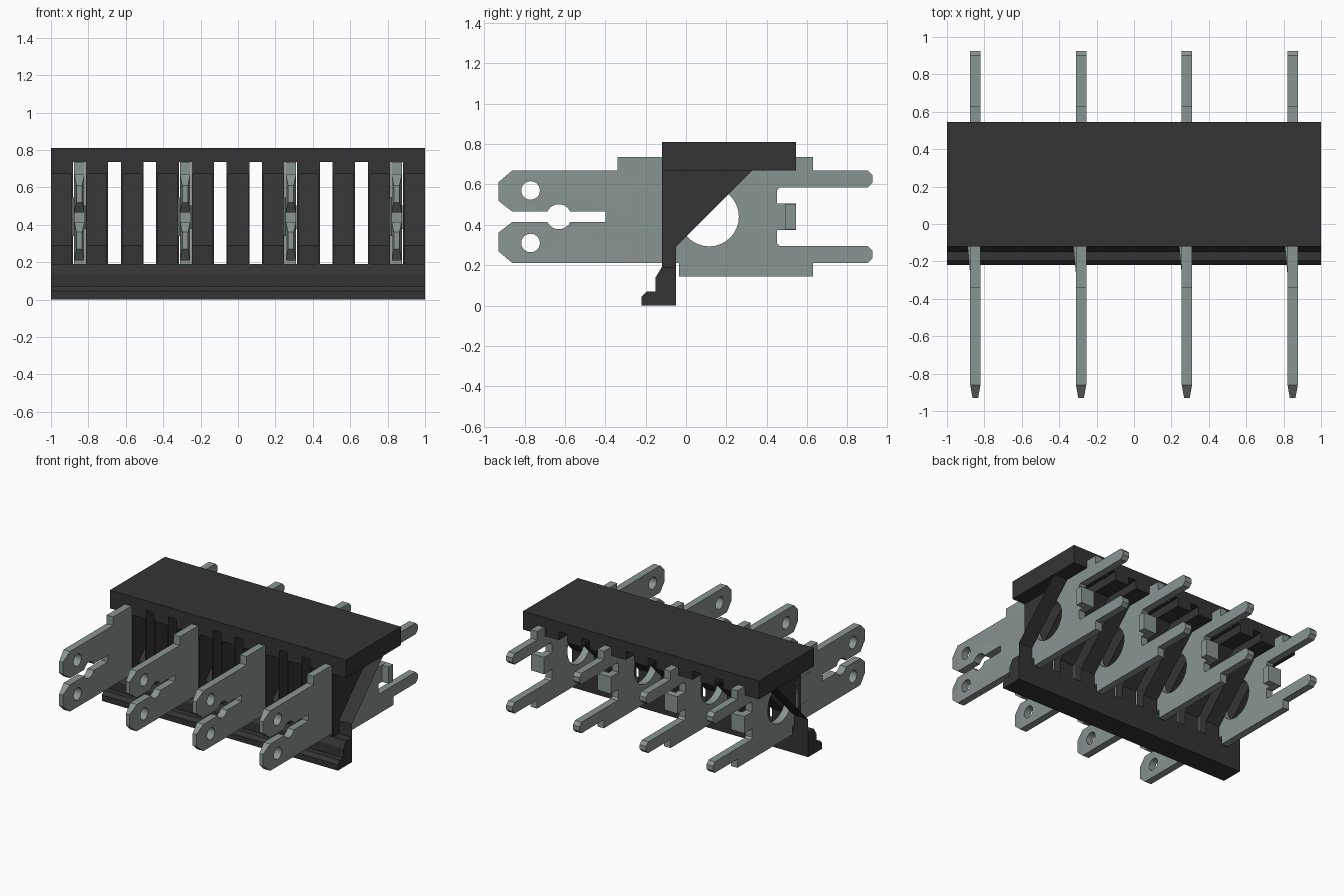
import bpy, bmesh, math
from mathutils import Matrix

cube = bpy.data.objects.get("Cube")
if cube:
    bpy.data.objects.remove(cube, do_unlink=True)


def make_material(name, rgb):
    m = bpy.data.materials.new(name)
    m.use_nodes = True
    m.diffuse_color = (*rgb, 1)
    m.node_tree.nodes["Principled BSDF"].inputs["Base Color"].default_value = (*rgb, 1)
    return m


black = make_material("black plastic", (0.034, 0.034, 0.034))
metal = make_material("grey metal", (0.25, 0.30, 0.29))


def finish(name, bm, mat):
    mesh = bpy.data.meshes.new(name)
    bm.to_mesh(mesh)
    bm.free()
    if mat:
        mesh.materials.append(mat)
    ob = bpy.data.objects.new(name, mesh)
    bpy.context.collection.objects.link(ob)
    return ob


def prism_bm(points, axis, lo, hi):
    """Extrude a flat outline along the named axis from lo to hi."""
    place = {"x": lambda p, q, t: (t, p, q),
             "y": lambda p, q, t: (p, t, q),
             "z": lambda p, q, t: (p, q, t)}[axis]
    bm = bmesh.new()
    rings = [[bm.verts.new(place(p, q, t)) for p, q in points] for t in (lo, hi)]
    bm.faces.new(rings[0])
    bm.faces.new(rings[1])
    n = len(points)
    for i in range(n):
        j = (i + 1) % n
        bm.faces.new((rings[0][i], rings[0][j], rings[1][j], rings[1][i]))
    bmesh.ops.recalc_face_normals(bm, faces=bm.faces)
    return bm


def prism(name, points, axis, lo, hi, mat):
    return finish(name, prism_bm(points, axis, lo, hi), mat)


# Slot layout shared by the housing parts
SLOTS, PITCH, HALF = 10, 0.1885, 0.034
centres = [(i - (SLOTS - 1) / 2) * PITCH for i in range(SLOTS)]

# Top plate with a comb of slots in its underside
comb = [(-1, 0.81), (-1, 0.67)]
for c in centres:
    comb += [(c - HALF, 0.67), (c - HALF, 0.735), (c + HALF, 0.735), (c + HALF, 0.67)]
comb += [(1, 0.67), (1, 0.81)]
prism("top_plate", comb, "y", -0.12, 0.545, black)

# Bottom rail with its stepped foot
foot = [(-0.22, 0), (-0.05, 0), (-0.05, 0.19), (-0.12, 0.19), (-0.15, 0.14),
        (-0.15, 0.07), (-0.195, 0.07), (-0.22, 0.045)]
prism("bottom_rail", foot, "x", -1, 1, black)

# Hollow ribs: thin slot walls joined by a sloping web
wall = [(-0.12, 0.19), (-0.05, 0.19), (-0.05, 0.29), (0.33, 0.67), (-0.12, 0.67)]
WALL = 0.008
for c in centres:
    prism("slot_wall", wall, "x", c - HALF - WALL, c - HALF, black)
    prism("slot_wall", wall, "x", c + HALF, c + HALF + WALL, black)

edges = [-1] + [c + s * HALF for c in centres for s in (-1, 1)] + [1]
for a, b in zip(edges[::2], edges[1::2]):
    bm = bmesh.new()
    rows = [[bm.verts.new((x, y, z)) for x in (a, b)] for y, z in wall[1:4]]
    for low, high in zip(rows, rows[1:]):
        # the web faces the open front
        f = bm.faces.new((low[0], low[1], high[1], high[0]))
        f.normal_update()
        if f.normal.y > 0:
            f.normal_flip()
    finish("rib_web", bm, black)

# Terminal blade outline: upper half, then mirrored about its centre line
MID, THICK = 0.44, 0.0275
upper = [(-0.4, 0.465), (-0.86, 0.465), (-0.93, 0.52), (-0.93, 0.61), (-0.86, 0.67),
         (-0.34, 0.67), (-0.34, 0.735), (0.63, 0.735), (0.63, 0.67), (0.9, 0.67),
         (0.925, 0.645), (0.925, 0.61), (0.9, 0.585), (0.465, 0.585), (0.45, 0.57),
         (0.45, 0.505), (0.545, 0.505)]
lower = [(-0.035 if y == -0.34 else y, 2 * MID - z) for y, z in reversed(upper)]
bm = prism_bm(upper + lower, "x", -THICK, THICK)

# Tapered front tips
bmesh.ops.bisect_plane(bm, geom=bm.verts[:] + bm.edges[:] + bm.faces[:],
                       plane_co=(0, -0.855, 0), plane_no=(0, 1, 0))
for v in bm.verts:
    if v.co.y < -0.92:
        v.co.x *= 0.55
blade = finish("terminal_blade", bm, metal)

# Round holes through the blade
bm = bmesh.new()
for y, z, r in ((-0.77, 0.57, 0.046), (-0.77, 0.31, 0.046), (-0.63, MID, 0.062),
                (0.115, MID, 0.147)):
    bmesh.ops.create_cone(bm, cap_ends=True, segments=32, radius1=r, radius2=r, depth=0.3,
                          matrix=Matrix.Translation((0, y, z))
                          @ Matrix.Rotation(math.pi / 2, 4, "Y"))
cutter = finish("hole_cutter", bm, None)
cutter.hide_render = True
bpy.context.view_layer.objects.active = blade
blade.select_set(True)
cut = blade.modifiers.new("holes", "BOOLEAN")
cut.operation = "DIFFERENCE"
cut.solver = "EXACT"
cut.object = cutter
bpy.ops.object.modifier_apply(modifier="holes")
bpy.data.objects.remove(cutter, do_unlink=True)
bpy.ops.object.shade_smooth_by_angle(angle=math.radians(25))

# Retaining tongue on one side, and the bent stop tab at the back
tongue = prism("retaining_tongue", [(-0.02, -0.27), (-0.0275, -0.27), (-0.042, -0.12),
                                    (-0.042, -0.06), (-0.02, -0.06)], "z", 0.34, 0.545, metal)
tab = prism("stop_tab", [(0.02, 0.49), (0.085, 0.49), (0.085, 0.545), (0, 0.545),
                         (-0.018, 0.538), (-0.0275, 0.52), (-0.0275, 0.49)],
            "z", 0.376, 0.504, metal)

# Four terminals, each with its tongue and tab
for ob in (blade, tongue, tab):
    for i in range(4):
        part = ob if i == 0 else ob.copy()
        if i:
            bpy.context.collection.objects.link(part)
        part.location.x = (i - 1.5) * 3 * PITCH
